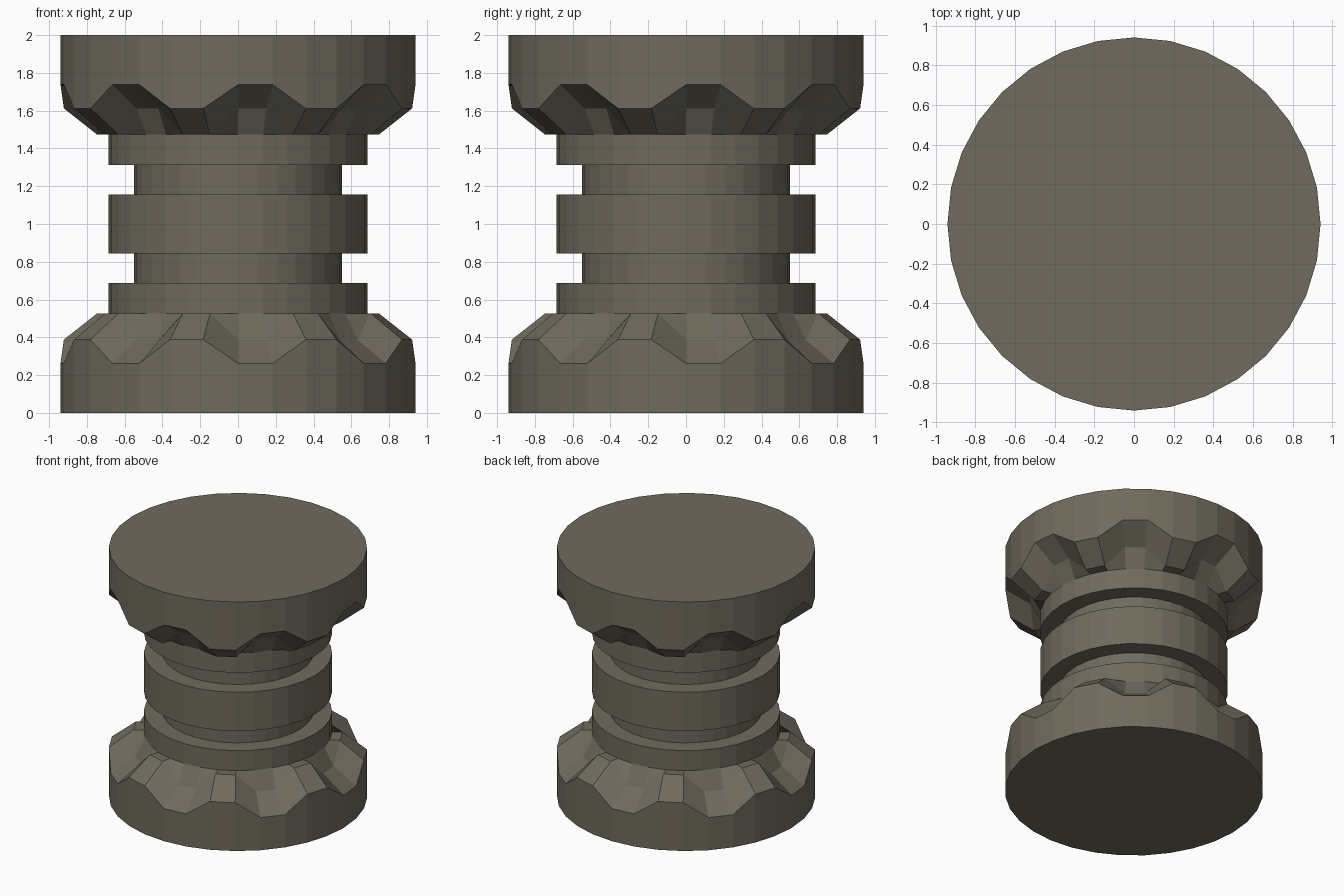
import bpy, bmesh
from math import sin, cos, pi

if "Cube" in bpy.data.objects:
    bpy.data.objects.remove(bpy.data.objects["Cube"])

SIDES = 32
OUTER, RIM, SHAFT, GROOVE = 0.94, 0.76, 0.685, 0.55

stone = bpy.data.materials.new("dark_stone")
stone.diffuse_color = (0.16, 0.145, 0.11, 1)
stone.use_nodes = True
stone.node_tree.nodes["Principled BSDF"].inputs["Base Color"].default_value = stone.diffuse_color


def lathe(name, profile):
    """Closed solid of revolution; profile(i) gives (radius, z) points for column i."""
    bm = bmesh.new()
    cols = []
    for i in range(SIDES):
        a = 2 * pi * i / SIDES
        cols.append([bm.verts.new((r * sin(a), -r * cos(a), z)) for r, z in profile(i)])
    for i in range(SIDES):
        a, b = cols[i], cols[(i + 1) % SIDES]
        for j in range(len(a) - 1):
            bm.faces.new((a[j], b[j], b[j + 1], a[j + 1]))
    bm.faces.new([c[0] for c in cols])
    bm.faces.new([c[-1] for c in cols])
    bmesh.ops.recalc_face_normals(bm, faces=bm.faces)
    mesh = bpy.data.meshes.new(name)
    bm.to_mesh(mesh)
    bm.free()
    mesh.materials.append(stone)
    obj = bpy.data.objects.new(name, mesh)
    bpy.context.collection.objects.link(obj)
    return obj


# Lower half column: flange with a notch on two of every four columns, then grooved shaft
def half(i):
    notch = i % 4 < 2
    return [(OUTER, 0),
            (OUTER, 0.262 if notch else 0.388),
            (RIM, 0.388 if notch else 0.527),
            (SHAFT, 0.527), (SHAFT, 0.687),
            (GROOVE, 0.687), (GROOVE, 0.844),
            (SHAFT, 0.844)]


# Whole pillar: the half profile mirrored about z = 1
def pillar_profile(i):
    low = half(i)
    return low + [(r, 2 - z) for r, z in reversed(low)]


lathe("notched_pillar", pillar_profile)
